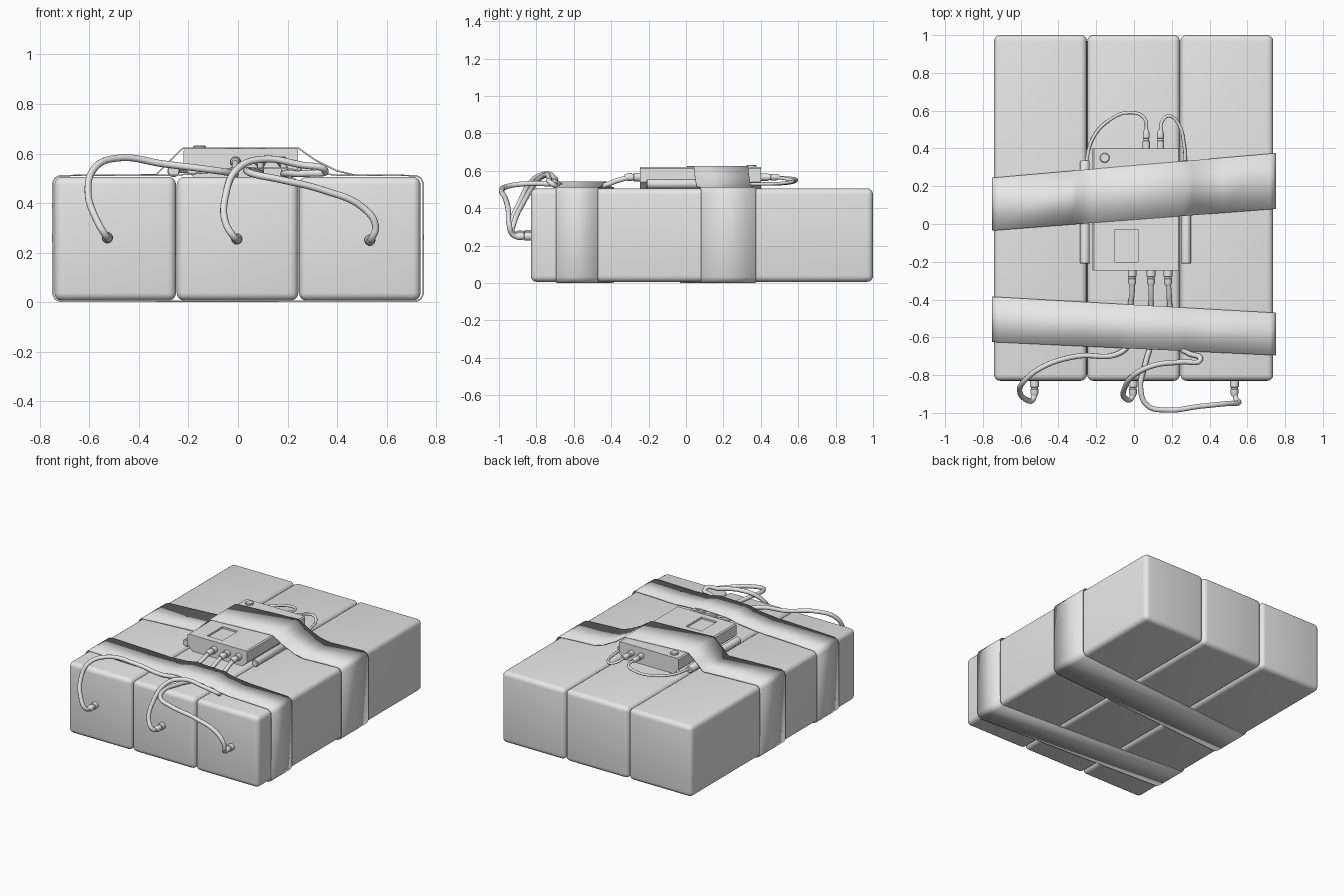
import bpy, bmesh, math
from mathutils import Vector

cube = bpy.data.objects.get("Cube")
if cube:
    bpy.data.objects.remove(cube, do_unlink=True)

grey = bpy.data.materials.new("plain_grey")
grey.use_nodes = True
grey.diffuse_color = (0.8, 0.8, 0.8, 1)
grey.node_tree.nodes["Principled BSDF"].inputs["Base Color"].default_value = (0.8, 0.8, 0.8, 1)


def add_object(name, bm, angle=40):
    mesh = bpy.data.meshes.new(name)
    bmesh.ops.recalc_face_normals(bm, faces=bm.faces)
    bm.to_mesh(mesh)
    bm.free()
    obj = bpy.data.objects.new(name, mesh)
    bpy.context.collection.objects.link(obj)
    mesh.materials.append(grey)
    bpy.ops.object.select_all(action="DESELECT")
    obj.select_set(True)
    bpy.context.view_layer.objects.active = obj
    bpy.ops.object.shade_smooth_by_angle(angle=math.radians(angle))
    return obj


def box(name, low, high, bevel=0):
    low, high = Vector(low), Vector(high)
    bm = bmesh.new()
    bmesh.ops.create_cube(bm, size=1)
    for v in bm.verts:
        v.co = (low + high) / 2 + v.co * (high - low)
    if bevel:
        bmesh.ops.bevel(bm, geom=bm.edges[:], offset=bevel, segments=4,
                        profile=0.5, affect="EDGES")
    return add_object(name, bm)


def lathe(name, origin, axis, profile, sides=20):
    """Capped turned part; profile holds (distance along axis, radius)."""
    bm = bmesh.new()
    turn = Vector((0, 0, 1)).rotation_difference(Vector(axis))
    rings = []
    for d, r in profile:
        ring = []
        for i in range(sides):
            a = math.tau * i / sides
            p = Vector((r * math.cos(a), r * math.sin(a), d))
            ring.append(bm.verts.new(Vector(origin) + turn @ p))
        rings.append(ring)
    for a, b in zip(rings, rings[1:]):
        for i in range(sides):
            j = (i + 1) % sides
            bm.faces.new((a[i], a[j], b[j], b[i]))
    bm.faces.new(rings[0])
    bm.faces.new(rings[-1])
    return add_object(name, bm)


def cable(name, points, radius):
    curve = bpy.data.curves.new(name, "CURVE")
    curve.dimensions = "3D"
    curve.bevel_depth = radius
    curve.bevel_resolution = 3
    curve.resolution_u = 8
    curve.use_fill_caps = True
    spline = curve.splines.new("BEZIER")
    spline.bezier_points.add(len(points) - 1)
    for bp, p in zip(spline.bezier_points, points):
        bp.co = p
        bp.handle_left_type = bp.handle_right_type = "AUTO"
    curve.materials.append(grey)
    bpy.context.collection.objects.link(bpy.data.objects.new(name, curve))


def strap(name, top, front, rear):
    """Band around the blocks; front and rear give y at the two sides."""
    side, low, high, cut = 0.748, 0.003, 0.511, 0.03
    loop = [(-side, high - cut), (-side + cut / 3, high - cut / 3), (-side + cut, high)]
    loop += top
    loop += [(side - cut, high), (side - cut / 3, high - cut / 3), (side, high - cut)]
    loop += [(side, low + cut), (side - cut / 3, low + cut / 3), (side - cut, low)]
    loop += [(-side + cut, low), (-side + cut / 3, low + cut / 3), (-side, low + cut)]
    bm = bmesh.new()
    pairs = []
    for x, z in loop:
        t = (x + side) / (2 * side)
        pairs.append([bm.verts.new((x, e[0] + (e[1] - e[0]) * t, z)) for e in (front, rear)])
    for a, b in zip(pairs, pairs[1:] + pairs[:1]):
        bm.faces.new((a[0], b[0], b[1], a[1]))
    obj = add_object(name, bm, 30)
    mod = obj.modifiers.new("thickness", "SOLIDIFY")
    mod.thickness = 0.006
    mod.offset = 0


# Three rounded blocks side by side
for name, x in (("right_block", -0.4955), ("middle_block", -0.002), ("left_block", 0.4915)):
    box(name, (x - 0.2455, -0.83, 0.006), (x + 0.2455, 1.0, 0.506), 0.032)

# Control box: chamfered profile drawn out along y, with a display recess
bm = bmesh.new()
outline = [(-0.18, 0.506), (0.205, 0.506), (0.243, 0.54), (0.243, 0.612),
           (0.235, 0.62), (-0.212, 0.62), (-0.22, 0.612), (-0.22, 0.54)]
face = bm.faces.new([bm.verts.new((x, -0.245, z)) for x, z in outline])
grown = bmesh.ops.extrude_face_region(bm, geom=[face])
bmesh.ops.translate(bm, vec=(0, 0.645, 0),
                    verts=[g for g in grown["geom"] if isinstance(g, bmesh.types.BMVert)])
control_box = add_object("control_box", bm, 30)
cutter = box("display_cutter", (-0.1, -0.2, 0.608), (0.02, -0.03, 0.66))
cutter.hide_render = True
cutter.hide_set(True)
cut = control_box.modifiers.new("display_recess", "BOOLEAN")
cut.operation = "DIFFERENCE"
cut.object = cutter
cut.solver = "EXACT"
lathe("round_button", (-0.155, 0.35, 0.615), (0, 0, 1), [(0, 0.026), (0.013, 0.026), (0.017, 0.022)])

# Rods lying on either side of the control box
for name, x in (("right_rod", -0.26), ("left_rod", 0.276)):
    lathe(name, (x, -0.21, 0.53), (0, 1, 0),
          [(0, 0.021), (0.004, 0.025), (0.54, 0.025), (0.545, 0.021)])

# Straps around the whole bundle
strap("rear_strap", [(-0.33, 0.514), (-0.285, 0.562), (-0.222, 0.622), (0.243, 0.622),
                     (0.31, 0.575), (0.4, 0.53), (0.47, 0.513)],
      (-0.035, 0.08), (0.245, 0.375))
strap("front_strap", [(-0.25, 0.513), (-0.1, 0.525), (-0.03, 0.54), (0.2, 0.54),
                      (0.27, 0.525), (0.4, 0.513)],
      (-0.625, -0.695), (-0.385, -0.47))

# Stepped plugs on the control box and block fronts
plug = [(0, 0.023), (0.035, 0.023), (0.037, 0.018), (0.045, 0.018),
        (0.047, 0.021), (0.068, 0.021), (0.085, 0.014)]
for i, x in enumerate((-0.01, 0.09, 0.18)):
    lathe(f"box_front_plug_{i + 1}", (x, -0.243, 0.566), (0, -1, 0), plug)
for i, x in enumerate((0.065, 0.14)):
    lathe(f"box_rear_plug_{i + 1}", (x, 0.398, 0.566), (0, 1, 0),
          [(d * 1.2, r * 0.85) for d, r in plug])
for i, (x, z) in enumerate(((-0.527, 0.26), (-0.005, 0.255), (0.532, 0.25))):
    lathe(f"block_plug_{i + 1}", (x, -0.828, z), (0, -1, 0), plug)

# Thin cables from the box to the rods
cable("right_rod_cable", [(0.065, 0.48, 0.566), (0.055, 0.56, 0.56), (-0.02, 0.59, 0.55),
                          (-0.13, 0.55, 0.535), (-0.22, 0.45, 0.53), (-0.255, 0.32, 0.53)], 0.009)
cable("left_rod_cable", [(0.14, 0.48, 0.566), (0.15, 0.545, 0.555), (0.185, 0.572, 0.545),
                         (0.235, 0.53, 0.535), (0.265, 0.42, 0.53), (0.272, 0.32, 0.53)], 0.009)

# Thick cables from the box, under the front strap, to the blocks
cable("right_block_cable",
      [(-0.01, -0.3, 0.566), (-0.01, -0.36, 0.55), (-0.02, -0.45, 0.52), (-0.02, -0.62, 0.52),
       (-0.08, -0.685, 0.53), (-0.3, -0.7, 0.558), (-0.48, -0.755, 0.582), (-0.58, -0.83, 0.54),
       (-0.605, -0.885, 0.44), (-0.57, -0.93, 0.33), (-0.535, -0.93, 0.27), (-0.527, -0.89, 0.26)],
      0.014)
cable("middle_block_cable",
      [(0.18, -0.3, 0.566), (0.185, -0.36, 0.55), (0.19, -0.45, 0.52), (0.2, -0.62, 0.52),
       (0.29, -0.685, 0.52), (0.352, -0.715, 0.53), (0.25, -0.73, 0.555), (0.1, -0.75, 0.577),
       (0, -0.8, 0.54), (-0.05, -0.87, 0.43), (-0.05, -0.92, 0.32), (-0.015, -0.925, 0.262),
       (-0.005, -0.89, 0.255)], 0.014)
cable("left_block_cable",
      [(0.09, -0.3, 0.566), (0.09, -0.36, 0.55), (0.09, -0.45, 0.52), (0.09, -0.62, 0.52),
       (0.06, -0.74, 0.53), (0.035, -0.87, 0.53), (0.07, -0.96, 0.515), (0.17, -0.985, 0.495),
       (0.35, -0.965, 0.45), (0.5, -0.95, 0.385), (0.555, -0.945, 0.31), (0.54, -0.925, 0.257),
       (0.532, -0.89, 0.25)], 0.014)
